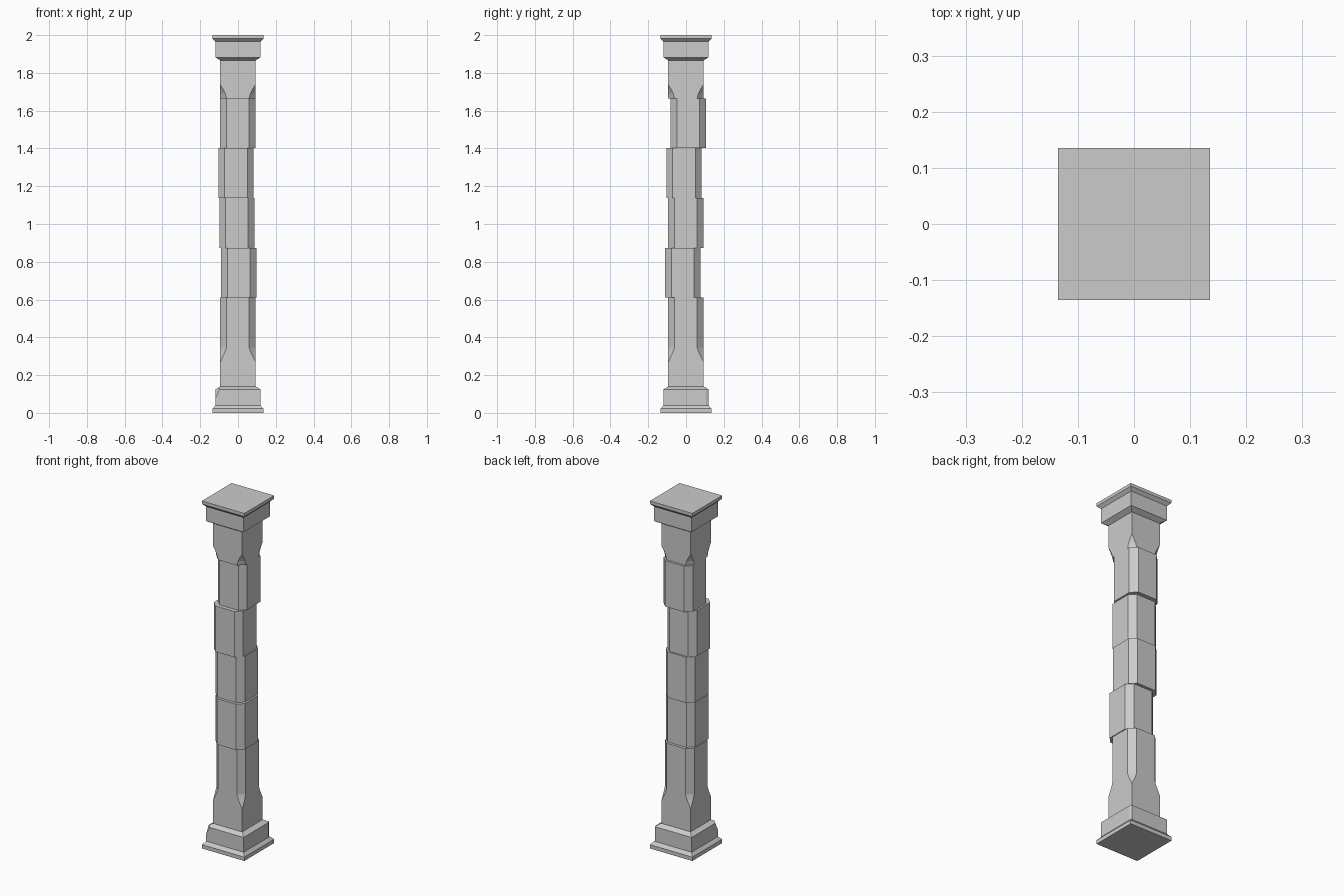
import bpy
import bmesh
from mathutils import Vector

if "Cube" in bpy.data.objects:
    bpy.data.objects.remove(bpy.data.objects["Cube"], do_unlink=True)

stone = bpy.data.materials.new("grey stone")
stone.use_nodes = True
GREY = (0.6, 0.6, 0.6, 1)
stone.diffuse_color = GREY
stone.node_tree.nodes["Principled BSDF"].inputs["Base Color"].default_value = GREY

SHAFT, BLOCK, SLAB, CHAMFER = 0.093, 0.119, 0.135, 0.033


def outline(half, cut):
    """Square outline with its corners cut off, counter-clockwise."""
    near = half - cut
    return [(half, -near), (half, near), (near, half), (-near, half),
            (-half, near), (-half, -near), (-near, -half), (near, -half)]


def stack(name, rings, offset=(0, 0), chips=()):
    """Loft (z, half width, corner cut) rings, then slice off chipped corners."""
    bm = bmesh.new()
    loops = [[bm.verts.new((x + offset[0], y + offset[1], z))
              for x, y in outline(half, cut)] for z, half, cut in rings]
    for low, high in zip(loops, loops[1:]):
        for i in range(8):
            j = (i + 1) % 8
            bm.faces.new((low[i], low[j], high[j], high[i]))
    bm.faces.new(loops[0][::-1])
    bm.faces.new(loops[-1])
    bmesh.ops.remove_doubles(bm, verts=bm.verts, dist=0.0001)
    for point, normal in chips:
        bmesh.ops.bisect_plane(bm, geom=bm.verts[:] + bm.edges[:] + bm.faces[:],
                               plane_co=point, plane_no=normal, clear_outer=True)
        bmesh.ops.holes_fill(bm, edges=[e for e in bm.edges if e.is_boundary], sides=0)
    bmesh.ops.recalc_face_normals(bm, faces=bm.faces)
    mesh = bpy.data.meshes.new(name)
    bm.to_mesh(mesh)
    bm.free()
    mesh.materials.append(stone)
    obj = bpy.data.objects.new(name, mesh)
    bpy.context.collection.objects.link(obj)
    return obj


# Plinth: thin slab with a sloped lip, left square
stack("plinth_slab", [(0, SLAB, 0), (0.022, SLAB, 0), (0.04, BLOCK, 0)])

# Base block with two worn corners
stack("base_block",
      [(0.04, BLOCK, 0), (0.125, BLOCK, 0), (0.14, SHAFT, 0)],
      chips=[(Vector((BLOCK, BLOCK - 0.013, 0.08)), Vector((2, 1, 0))),
             (Vector((-BLOCK, -BLOCK, 0.08)), Vector((-1, -1, 0.49)))])

# Lowest shaft stone: square foot with curved chamfer stops
stack("shaft_foot",
      [(0.14, SHAFT, 0), (0.27, SHAFT, 0), (0.295, SHAFT, 0.012),
       (0.32, SHAFT, 0.024), (0.345, SHAFT, CHAMFER), (0.61, SHAFT, CHAMFER)],
      offset=(-0.001, -0.001))

# Four chamfered shaft stones, each shifted a little
shifts = [(0.004, -0.017), (-0.006, -0.001), (-0.011, -0.011), (-0.001, 0.012)]
height = (1.665 - 0.61) / len(shifts)
for n, shift in enumerate(shifts):
    z = 0.61 + n * height
    stack(f"shaft_stone_{n + 1}",
          [(z, SHAFT, CHAMFER), (z + height, SHAFT, CHAMFER)], offset=shift)

# Top shaft stone flaring back to square
stack("shaft_head",
      [(1.665, SHAFT, CHAMFER), (1.69, SHAFT, 0.027), (1.715, SHAFT, 0.014),
       (1.738, SHAFT, 0), (1.866, SHAFT, 0)], offset=(-0.001, -0.001))

# Capital: sloped underside, block and overhanging slab
stack("capital_block", [(1.866, SHAFT, 0), (1.882, BLOCK, 0), (1.966, BLOCK, 0)])
stack("capital_slab", [(1.966, BLOCK, 0), (1.982, SLAB, 0), (2.0, SLAB, 0)])
